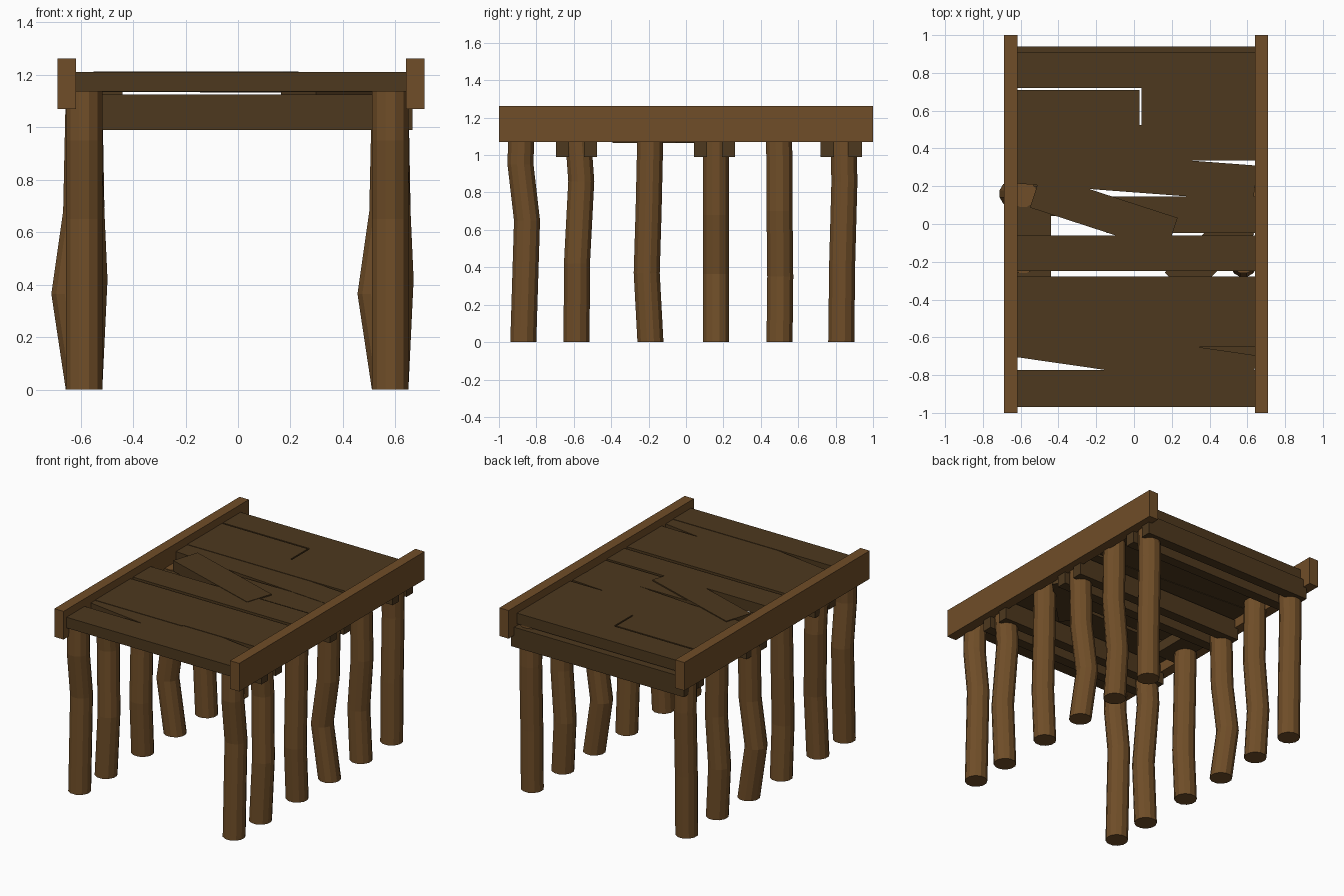
import bpy, bmesh, math
from mathutils import Matrix, Vector

if "Cube" in bpy.data.objects:
    bpy.data.objects.remove(bpy.data.objects["Cube"])


def material(name, rgb):
    m = bpy.data.materials.new(name)
    m.diffuse_color = (*rgb, 1)
    m.use_nodes = True
    m.node_tree.nodes["Principled BSDF"].inputs["Base Color"].default_value = m.diffuse_color
    return m


LIGHT = material("light_wood", (0.16, 0.075, 0.021))
DARK = material("dark_wood", (0.075, 0.04, 0.013))


def finish(name, bm, mat):
    bmesh.ops.recalc_face_normals(bm, faces=bm.faces)
    me = bpy.data.meshes.new(name)
    bm.to_mesh(me)
    bm.free()
    me.materials.append(mat)
    ob = bpy.data.objects.new(name, me)
    bpy.context.collection.objects.link(ob)
    return ob


def box(name, x, y, z, mat, angle=0):
    """Box from (min, max) ranges, turned about its own centre."""
    bm = bmesh.new()
    bmesh.ops.create_cube(bm, size=1)
    size = [r[1] - r[0] for r in (x, y, z)]
    mid = Vector([(r[0] + r[1]) / 2 for r in (x, y, z)])
    bm.transform(Matrix.Translation(mid)
                 @ Matrix.Rotation(math.radians(angle), 4, 'Z')
                 @ Matrix.Diagonal((*size, 1)))
    return finish(name, bm, mat)


def post(name, x, y, bends, radius=0.072, sides=12):
    """Crooked log: bends are (z, dx, dy) offsets of each ring."""
    bm = bmesh.new()
    rings = []
    for z, dx, dy in bends:
        rings.append([bm.verts.new((x + dx + radius * math.cos(2 * math.pi * (i + .5) / sides),
                                    y + dy + radius * math.sin(2 * math.pi * (i + .5) / sides), z))
                      for i in range(sides)])
    for a, b in zip(rings, rings[1:]):
        for i in range(sides):
            j = (i + 1) % sides
            bm.faces.new((a[i], a[j], b[j], b[i]))
    bm.faces.new(rings[0][::-1])
    bm.faces.new(rings[-1])
    return finish(name, bm, LIGHT)


# Side rails
box("left_rail", (-0.688, -0.618), (-1, 1), (1.07, 1.262), LIGHT)
box("right_rail", (0.64, 0.71), (-1, 1), (1.07, 1.262), LIGHT)

# Paired cross beams that clamp every second post
for i, y in enumerate((-0.585, 0.152, 0.83)):
    for side in (-1, 1):
        c = y + side * 0.075
        box(f"cross_beam_{i}_{'back' if side > 0 else 'front'}",
            (-0.642, 0.665), (c - 0.035, c + 0.035), (0.99, 1.125), DARK)

# Crooked posts, the same six on each side
POSTS = [
    (-0.87, [(0, 0, 0), (.65, 0, .02), (.95, 0, -.015), (1.14, 0, -.01)]),
    (-0.585, [(0, 0, 0), (.42, .02, .002), (.86, 0, .025), (1.14, 0, .005)]),
    (-0.19, [(0, 0, 0), (.37, 0, -.02), (.7, 0, -.01), (1.14, 0, 0)]),
    (0.16, [(0, 0, 0), (.365, -.055, 0), (.68, -.01, 0), (1.14, 0, 0)]),
    (0.50, [(0, 0, 0), (.35, -.02, .004), (.7, .008, 0), (1.14, 0, -.002)]),
    (0.83, [(0, 0, 0), (.42, 0, .005), (.86, 0, .017), (1.14, 0, .01)]),
]
for row, x in (("left", -0.587), ("right", 0.58)):
    for i, (y, bends) in enumerate(POSTS):
        post(f"{row}_post_{i}", x, y, bends)

# Deck boards: x range, y range, height shift, turn in degrees
L, R = -0.62, 0.642
BOARDS = [
    ((L, R), (0.72, 0.91), 0, 0),
    ((L, 0.03), (0.525, 0.71), 0, 0),
    ((0.04, R), (0.525, 0.72), 0, 0),
    ((L, R), (0.335, 0.525), 0, 0),
    ((L, R), (0.167, 0.357), -.003, -4.3),
    ((-0.145, R), (-0.048, 0.145), -.005, 0),
    ((L, R), (-0.25, -0.06), 0, 0),
    ((L, R), (-0.465, -0.277), 0, 0),
    ((L, 0.04), (-0.66, -0.465), 0, 0),
    ((0.04, R), (-0.65, -0.465), 0, 0),
    ((L, R), (-0.795, -0.605), -.003, -8.2),
    ((L, R), (-0.968, -0.773), 0, 0),
    # broken board lying askew
    ((-0.54, 0.22), (-0.035, 0.155), .003, -18),
]
for i, (x, y, dz, a) in enumerate(BOARDS):
    box(f"deck_board_{i}", x, y, (1.137 + dz, 1.21 + dz), DARK, a)

# Patch boards under the gaps
box("left_patch_board", (L, -0.44), (-0.32, 0.2), (1.065, 1.135), DARK)
box("diagonal_patch_board", (0.16, 0.64), (-0.25, -0.06), (1.065, 1.135), DARK, 45)
